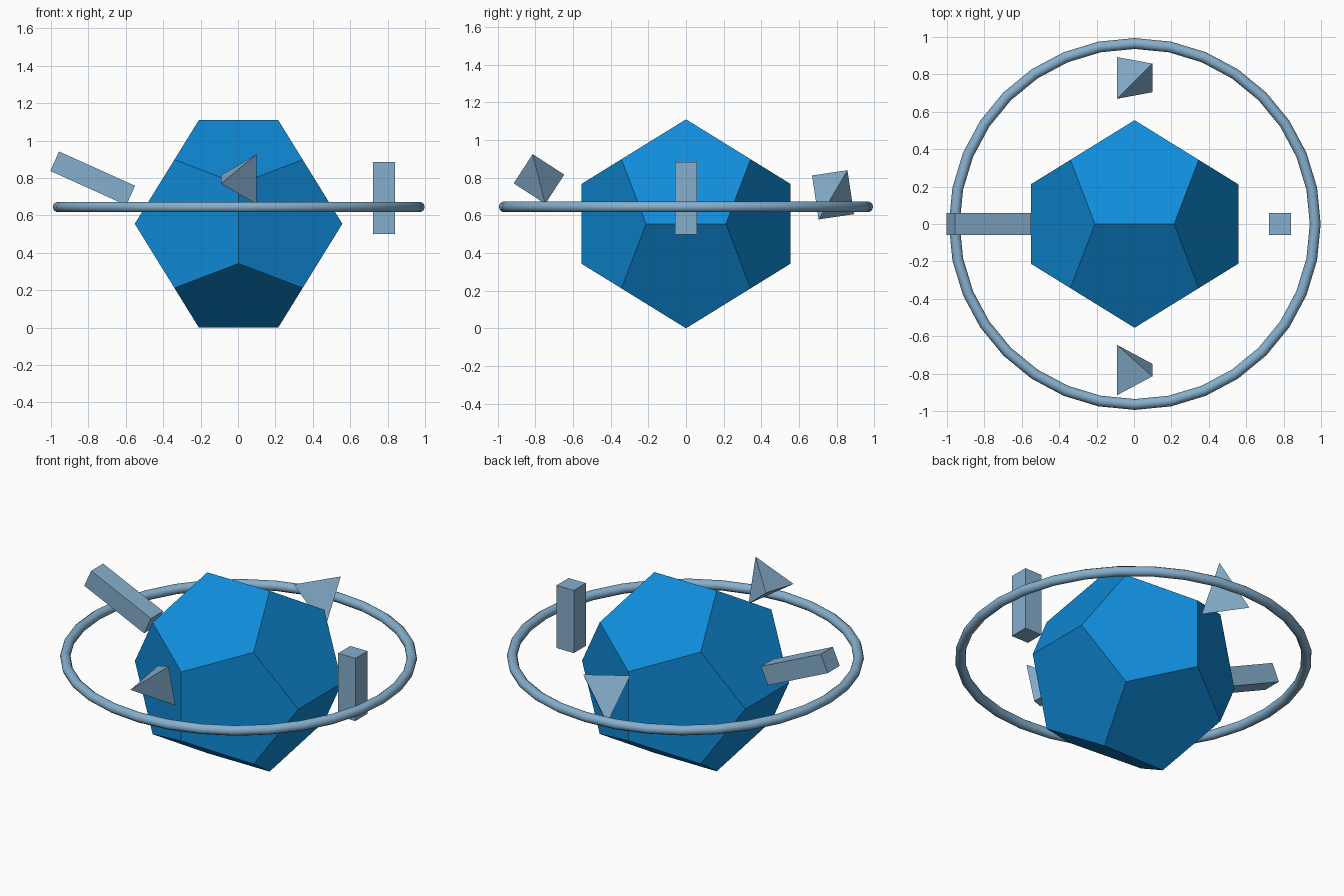
import bpy, bmesh, math
from itertools import product
from mathutils import Matrix, Vector

cube = bpy.data.objects.get("Cube")
if cube:
    bpy.data.objects.remove(cube, do_unlink=True)


def material(name, color):
    mat = bpy.data.materials.new(name)
    mat.use_nodes = True
    mat.diffuse_color = (*color, 1)
    mat.node_tree.nodes["Principled BSDF"].inputs["Base Color"].default_value = (*color, 1)
    return mat


BLUE = material("bright blue", (0.005, 0.263, 0.70))
PALE = material("pale steel blue", (0.24, 0.43, 0.61))


def hull(name, points, center, mat, rotation=Matrix()):
    """Flat-faced solid: convex hull of a few points, coplanar triangles merged."""
    bm = bmesh.new()
    for p in points:
        bm.verts.new(rotation @ Vector(p))
    bmesh.ops.convex_hull(bm, input=bm.verts)
    bmesh.ops.dissolve_limit(bm, angle_limit=math.radians(2), verts=bm.verts, edges=bm.edges)
    bmesh.ops.recalc_face_normals(bm, faces=bm.faces)
    mesh = bpy.data.meshes.new(name)
    bm.to_mesh(mesh)
    bm.free()
    mesh.materials.append(mat)
    obj = bpy.data.objects.new(name, mesh)
    obj.location = center
    bpy.context.collection.objects.link(obj)
    return obj


def corners(size):
    return [tuple(s * d / 2 for s, d in zip(signs, size)) for signs in product((-1, 1), repeat=3)]


def tetra(size):
    # alternate corners of a box
    return [p for p in corners(size) if p[0] * p[1] * p[2] > 0]


# Central twelve-sided solid
R = 0.555
phi = (1 + math.sqrt(5)) / 2
long, short = R, R / phi ** 2
points = corners([2 * R / phi] * 3)
for a, b in product((-1, 1), repeat=2):
    points += [(a * short, 0, b * long), (0, a * long, b * short), (a * long, b * short, 0)]
hull("core", points, (0.003, 0, R), BLUE)

# Orbit ring
bpy.ops.mesh.primitive_torus_add(major_segments=32, minor_segments=10, major_radius=0.965,
                                 minor_radius=0.029, location=(0.004, 0, 0.645))
ring = bpy.context.object
ring.name = "orbit_ring"
ring.data.materials.append(PALE)
bpy.ops.object.shade_smooth_by_angle(angle=math.radians(60))

# Floating bars
hull("left_bar", corners((0.117, 0.117, 0.385)), (0.78, 0, 0.692), PALE)
hull("right_bar", corners((0.446, 0.117, 0.114)), (-0.777, 0, 0.798), PALE,
     Matrix.Rotation(math.radians(24.3), 4, "Y"))

# Floating four-sided shards
hull("front_shard", tetra((0.188, 0.185, 0.2)), (0.004, -0.781, 0.793), PALE,
     Matrix.Rotation(math.radians(57), 4, "X"))
hull("back_shard", tetra((0.188, 0.19, 0.236)), (0.004, 0.781, 0.709), PALE,
     Matrix.Rotation(math.radians(8.5), 4, "X"))
